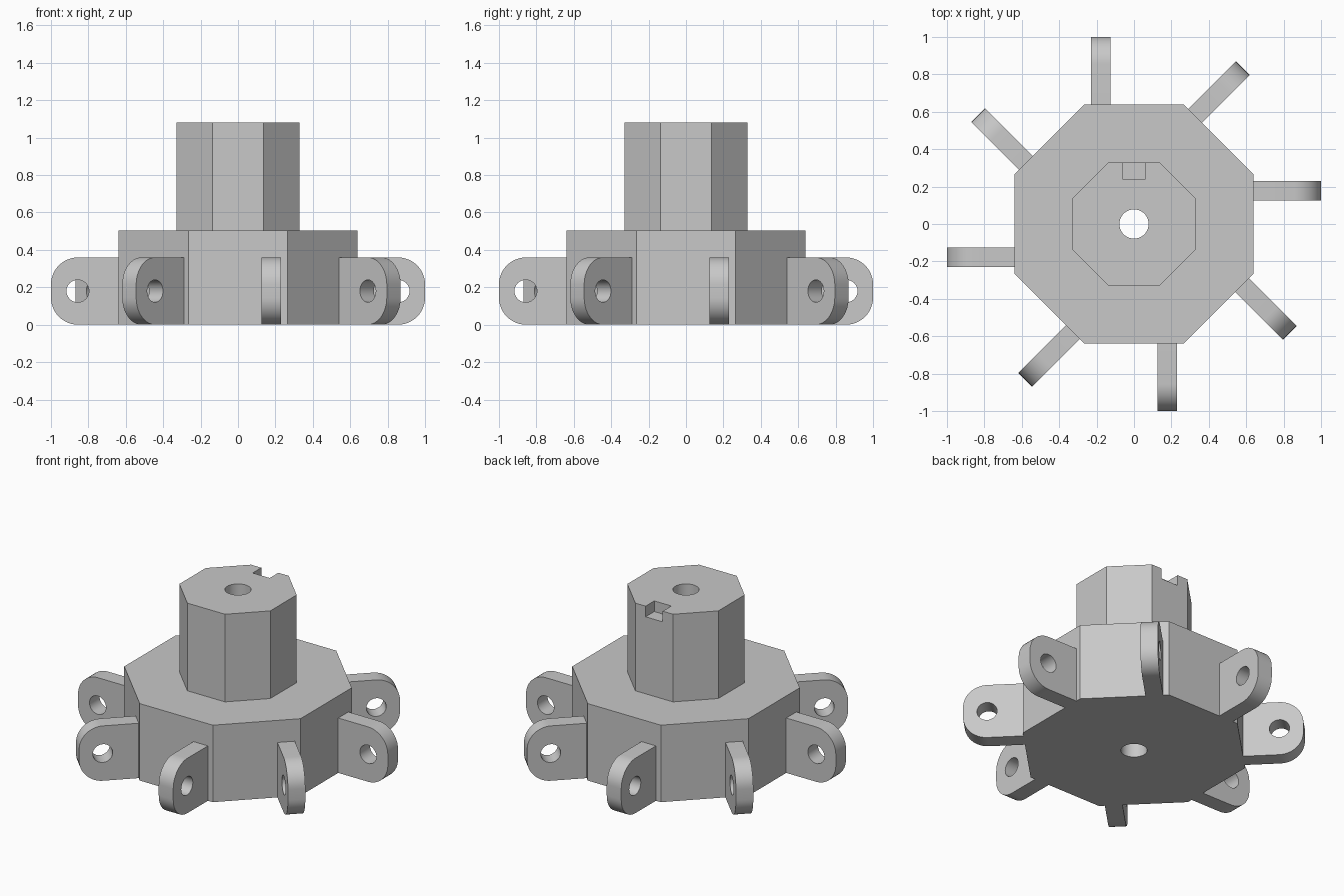
import bpy, bmesh
from math import pi, sin, cos, radians
from mathutils import Matrix

if "Cube" in bpy.data.objects:
    bpy.data.objects.remove(bpy.data.objects["Cube"])

HUB, TOWER = 0.64, 0.33            # octagon apothems
HUB_TOP, TOWER_TOP = 0.505, 1.08
LUG_X, LUG_THICK, LUG_H = 0.125, 0.105, 0.36
LUG_R, LUG_END = 0.145, 1.0

grey = bpy.data.materials.new("plain_grey")
grey.use_nodes = True
colour = (0.58, 0.58, 0.58, 1)
grey.diffuse_color = colour
grey.node_tree.nodes["Principled BSDF"].inputs["Base Color"].default_value = colour


def prism(name, radius, z0, z1, sides, turn=0.0):
    bpy.ops.mesh.primitive_cylinder_add(vertices=sides, radius=radius, depth=z1 - z0,
                                        location=(0, 0, (z0 + z1) / 2), rotation=(0, 0, turn))
    ob = bpy.context.object
    ob.name = name
    ob.data.materials.append(grey)
    return ob


def octagon(name, apothem, z0, z1):
    return prism(name, apothem / cos(pi / 8), z0, z1, 8, pi / 8)


def boolean(ob, tool, operation):
    mod = ob.modifiers.new(operation.lower(), 'BOOLEAN')
    mod.operation, mod.object, mod.solver = operation, tool, 'EXACT'
    bpy.context.view_layer.objects.active = ob
    bpy.ops.object.modifier_apply(modifier=mod.name)
    bpy.data.objects.remove(tool)


def smooth(ob):
    bpy.ops.object.select_all(action='DESELECT')
    ob.select_set(True)
    bpy.context.view_layer.objects.active = ob
    bpy.ops.object.shade_smooth_by_angle(angle=radians(30))


# Octagonal hub with its tower, bored through and notched at the back
hub = octagon("hub", HUB, 0, HUB_TOP)
boolean(hub, octagon("tower", TOWER, HUB_TOP / 2, TOWER_TOP), 'UNION')
boolean(hub, prism("bore", 0.078, -0.1, TOWER_TOP + 0.1, 48), 'DIFFERENCE')
bpy.ops.mesh.primitive_cube_add(size=1, location=(0, 0.34, TOWER_TOP))
notch = bpy.context.object
notch.scale = (0.124, 0.2, 0.14)
bpy.context.view_layer.update()
boolean(hub, notch, 'DIFFERENCE')
smooth(hub)

# Lug side profile: square at the hub, two rounded outer corners
profile = [(-HUB, 0)]
for cz, start in ((LUG_R, -pi / 2), (LUG_H - LUG_R, 0)):
    for i in range(13):
        a = start + i * pi / 24
        profile.append((-(LUG_END - LUG_R + LUG_R * cos(a)), cz + LUG_R * sin(a)))
profile.append((-HUB, LUG_H))

bm = bmesh.new()
face = bm.faces.new([bm.verts.new((LUG_X, y, z)) for y, z in profile])
new = bmesh.ops.extrude_face_region(bm, geom=[face])["geom"]
bmesh.ops.translate(bm, vec=(LUG_THICK, 0, 0),
                    verts=[v for v in new if isinstance(v, bmesh.types.BMVert)])
bmesh.ops.recalc_face_normals(bm, faces=bm.faces)
mesh = bpy.data.meshes.new("lug")
bm.to_mesh(mesh)
bm.free()
mesh.materials.append(grey)
lug = bpy.data.objects.new("lug_1", mesh)
bpy.context.collection.objects.link(lug)

# Pin hole through the lug
pin = prism("pin_hole", 0.06, -0.5, 0.5, 32)
pin.rotation_euler = (0, pi / 2, 0)
pin.location = (LUG_X, -0.857, LUG_H / 2)
bpy.context.view_layer.update()
boolean(lug, pin, 'DIFFERENCE')
smooth(lug)

# Repeat the lug on every side of the hub
for i in range(1, 8):
    copy = lug.copy()
    copy.name = f"lug_{i + 1}"
    copy.matrix_world = Matrix.Rotation(i * pi / 4, 4, 'Z')
    bpy.context.collection.objects.link(copy)
